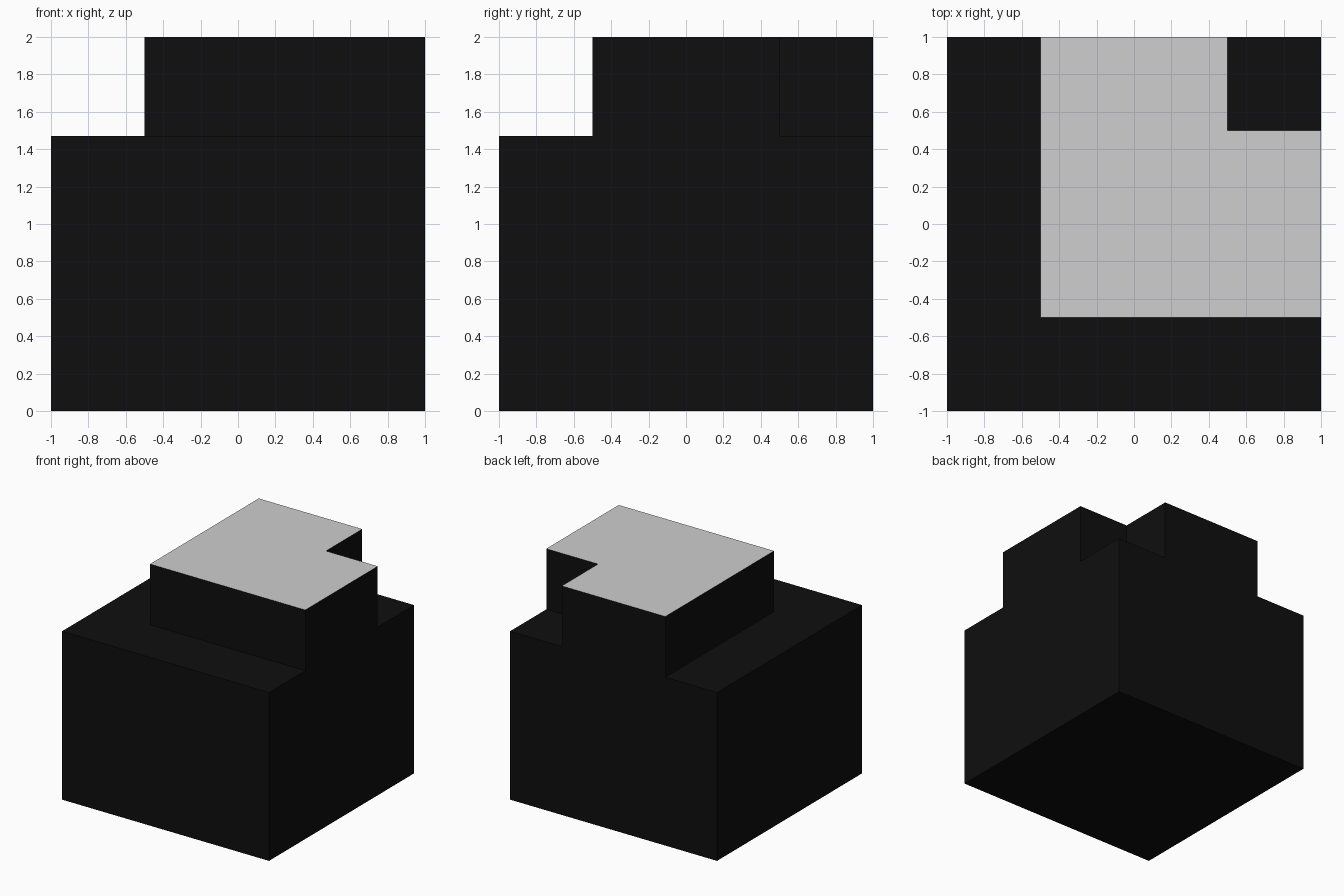
import bpy
import bmesh

if "Cube" in bpy.data.objects:
    bpy.data.objects.remove(bpy.data.objects["Cube"])


def material(name, rgb):
    mat = bpy.data.materials.new(name)
    mat.diffuse_color = (*rgb, 1.0)
    mat.use_nodes = True
    mat.node_tree.nodes["Principled BSDF"].inputs["Base Color"].default_value = mat.diffuse_color
    return mat


black = material("black", (0.0045, 0.0045, 0.0045))
grey = material("light_grey", (0.62, 0.62, 0.62))


def prism(name, outline, z0, z1, top_mat):
    """Extrude a flat outline upward; the top face gets its own colour."""
    bm = bmesh.new()
    base = bm.faces.new([bm.verts.new((x, y, z0)) for x, y in outline])
    ext = bmesh.ops.extrude_face_region(bm, geom=[base], use_keep_orig=True)
    for v in ext["geom"]:
        if isinstance(v, bmesh.types.BMVert):
            v.co.z = z1
    bmesh.ops.recalc_face_normals(bm, faces=bm.faces)
    for f in bm.faces:
        f.material_index = 1 if f.normal.z > 0.5 else 0
    mesh = bpy.data.meshes.new(name)
    bm.to_mesh(mesh)
    bm.free()
    mesh.materials.append(black)
    mesh.materials.append(top_mat)
    obj = bpy.data.objects.new(name, mesh)
    bpy.context.collection.objects.link(obj)
    return obj


# Large square block
prism("base_block", [(-1, -1), (1, -1), (1, 1), (-1, 1)], 0, 1.47, black)

# Raised slab with one corner notched out and a grey top
prism("upper_slab",
      [(-0.5, -0.5), (1, -0.5), (1, 0.5), (0.5, 0.5), (0.5, 1), (-0.5, 1)],
      1.47, 2.0, grey)
